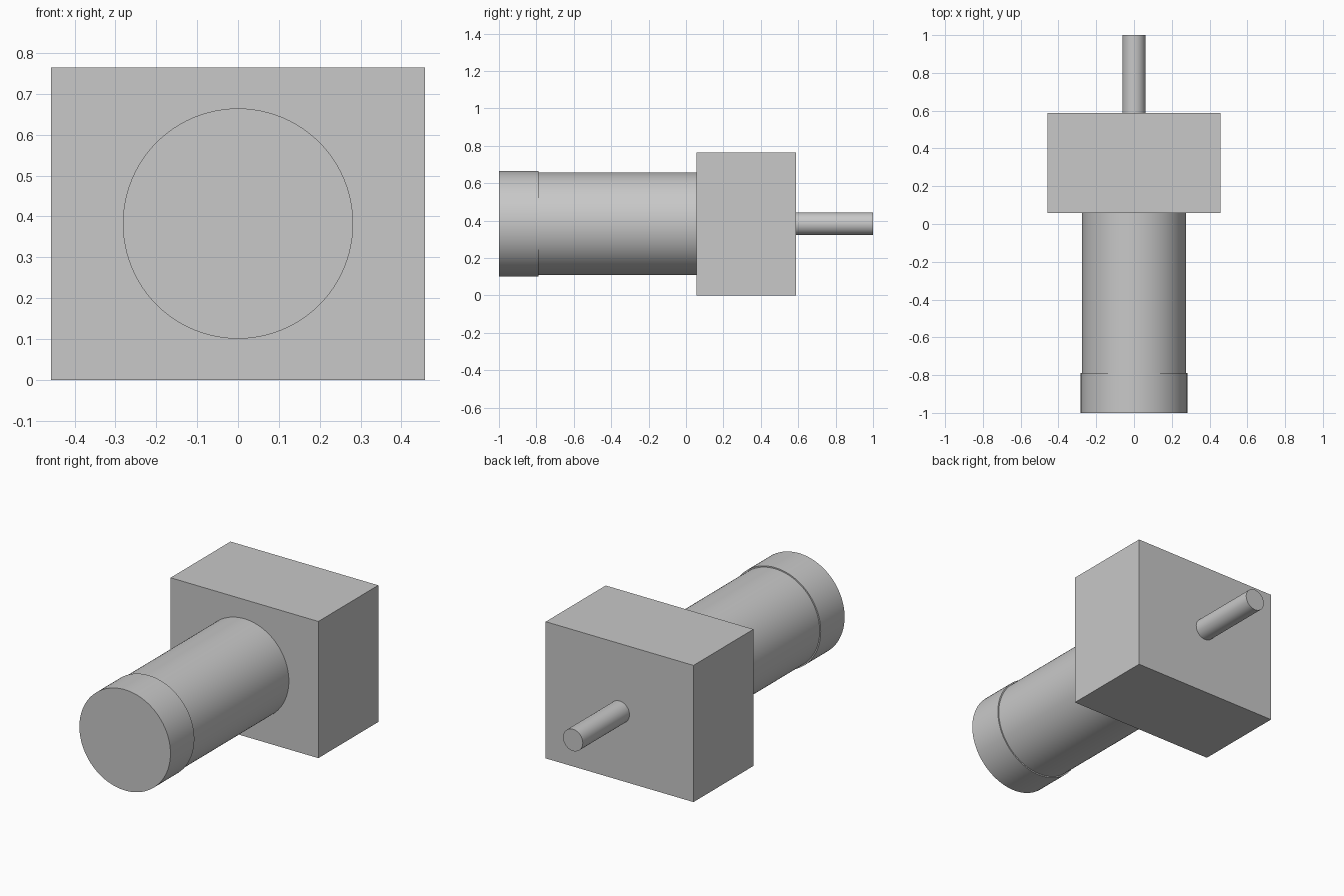
import bpy
import math

cube = bpy.data.objects.get("Cube")
if cube:
    bpy.data.objects.remove(cube, do_unlink=True)

# Single metal grey for every part
grey = bpy.data.materials.new("light_grey")
grey.use_nodes = True
colour = (0.58, 0.58, 0.58, 1)
grey.diffuse_color = colour
grey.node_tree.nodes["Principled BSDF"].inputs["Base Color"].default_value = colour

AXIS_Z = 0.3825


def cylinder(name, radius, y0, y1, sides=96):
    """Round part lying along y on the common axis."""
    bpy.ops.mesh.primitive_cylinder_add(
        vertices=sides, radius=radius, depth=y1 - y0,
        location=(0, (y0 + y1) / 2, AXIS_Z), rotation=(math.pi / 2, 0, 0))
    obj = bpy.context.object
    obj.name = name
    obj.data.materials.append(grey)
    bpy.ops.object.shade_smooth_by_angle(angle=math.radians(30))
    return obj


# Gearbox block
bpy.ops.mesh.primitive_cube_add(size=1, location=(0, 0.322, AXIS_Z))
gearbox = bpy.context.object
gearbox.name = "gearbox"
gearbox.scale = (0.915, 0.53, 2 * AXIS_Z)
bpy.ops.object.transform_apply(location=False, rotation=False, scale=True)
gearbox.data.materials.append(grey)

# Motor body, its slightly wider end cap, and the output shaft
cylinder("motor_body", 0.275, -0.79, 0.057)
cylinder("end_cap", 0.282, -1.0, -0.789)
cylinder("output_shaft", 0.061, 0.587, 1.0, 48)
